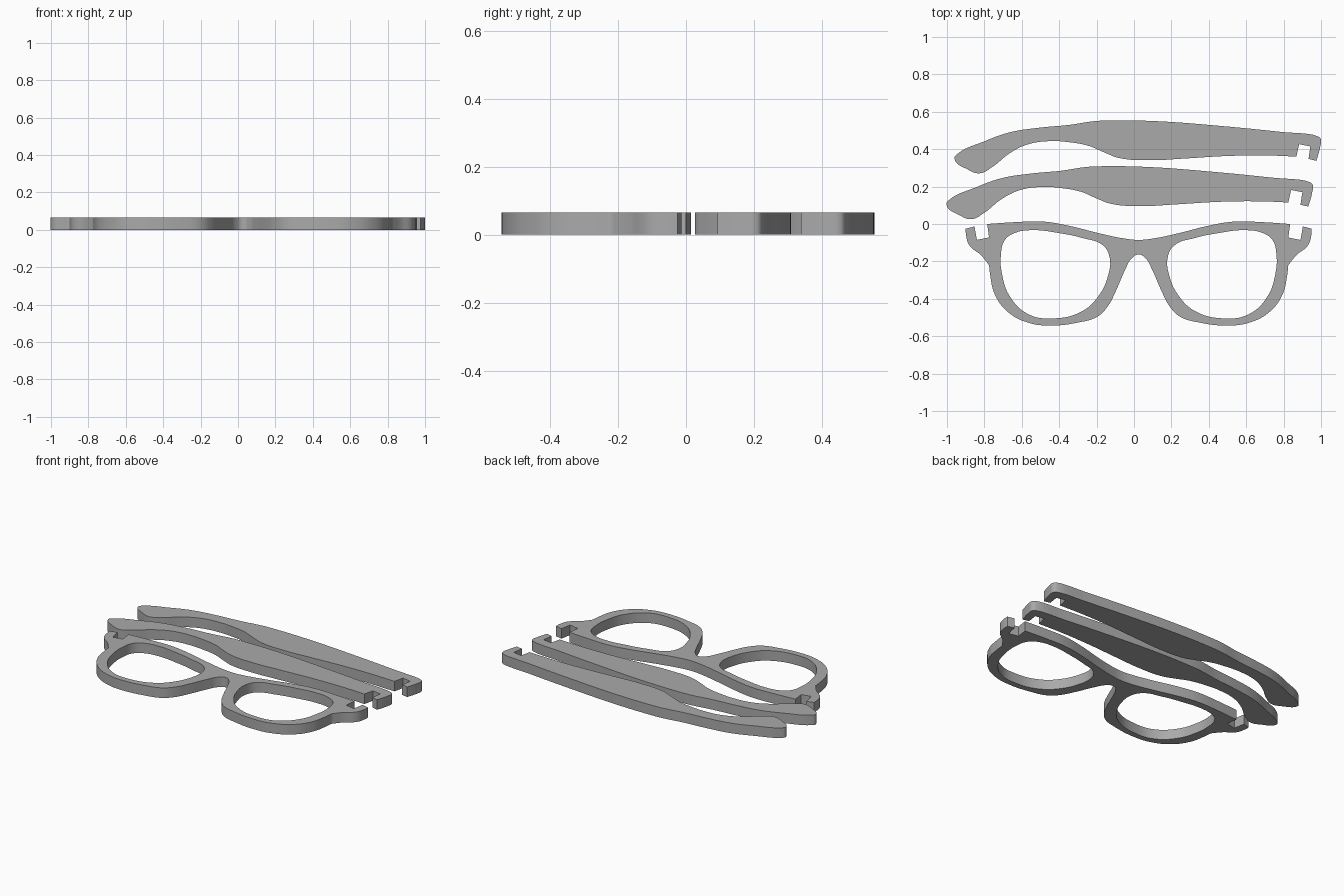
import bpy

THICKNESS = 0.065

cube = bpy.data.objects.get("Cube")
if cube:
    bpy.data.objects.remove(cube, do_unlink=True)

grey = bpy.data.materials.new("matte grey")
grey.use_nodes = True
grey.diffuse_color = (0.4, 0.4, 0.4, 1)
grey.node_tree.nodes["Principled BSDF"].inputs["Base Color"].default_value = (0.4, 0.4, 0.4, 1)


def smooth(*points):
    return [(x, y, "AUTO") for x, y in points]


def sharp(*points):
    return [(x, y, "VECTOR") for x, y in points]


def mirrored(points):
    return [(-x, y, kind) for x, y, kind in reversed(points)]


def flat_part(name, outlines, location):
    """Cut a part with the given closed outlines (inner ones are holes) from flat sheet."""
    curve = bpy.data.curves.new(name, "CURVE")
    curve.dimensions = "2D"
    curve.fill_mode = "BOTH"
    curve.extrude = THICKNESS / 2
    curve.resolution_u = 6
    for outline in outlines:
        spline = curve.splines.new("BEZIER")
        spline.bezier_points.add(len(outline) - 1)
        spline.use_cyclic_u = True
        for point, (x, y, kind) in zip(spline.bezier_points, outline):
            point.co = (x, y, 0)
            point.handle_left_type = point.handle_right_type = kind
    part = bpy.data.objects.new(name, curve)
    part.location = (*location, THICKNESS / 2)
    bpy.context.collection.objects.link(part)

    # Turn the sheet into a welded mesh with crisp edges
    bpy.ops.object.select_all(action="DESELECT")
    part.select_set(True)
    bpy.context.view_layer.objects.active = part
    bpy.ops.object.convert(target="MESH")
    part = bpy.context.object
    bpy.ops.object.mode_set(mode="EDIT")
    bpy.ops.mesh.select_all(action="SELECT")
    bpy.ops.mesh.remove_doubles(threshold=0.0002)
    bpy.ops.mesh.normals_make_consistent(inside=False)
    bpy.ops.object.mode_set(mode="OBJECT")
    part.data.materials.clear()
    part.data.materials.append(grey)
    bpy.ops.object.shade_smooth_by_angle(angle=0.6)


# Front frame: half outline from the top of the bridge round to its underside
half_rim = (
    smooth((0, -.085), (.08, -.077), (.21, -.05), (.37, -.01), (.51, .013), (.66, .01))
    + sharp((.81, 0), (.8, -.072), (.865, -.085), (.878, -.013), (.925, -.025))
    + smooth((.923, -.06), (.905, -.115), (.845, -.165))
    + sharp((.8, -.22))
    + smooth((.793, -.28), (.77, -.375), (.7, -.47), (.59, -.528), (.475, -.543),
             (.325, -.527), (.22, -.495), (.165, -.44), (.125, -.365),
             (.07, -.24), (.04, -.187), (0, -.163))
)
rim = half_rim + mirrored(half_rim[1:-1])

lens_hole = smooth(
    (.565, -.033), (.66, -.047), (.715, -.085), (.737, -.17), (.73, -.27),
    (.69, -.385), (.59, -.482), (.46, -.505), (.3, -.465), (.215, -.385),
    (.165, -.28), (.155, -.18), (.19, -.115), (.3, -.075), (.43, -.048))
flat_part("front_frame", [rim, lens_hole, mirrored(lens_hole)], (.025, 0))

# Temple arm: upper edge, hinge hook, lower edge, ear tip
arm = (
    smooth((-.96, .35), (-.945, .374), (-.8, .442), (-.665, .49), (-.505, .515),
           (-.345, .53), (-.21, .55), (-.105, .554), (.135, .549), (.455, .525),
           (.78, .493), (.98, .47), (.998, .455), (.995, .41))
    + sharp((.975, .338), (.933, .348), (.943, .415), (.883, .427), (.868, .36))
    + smooth((.725, .366), (.51, .364), (.27, .35), (.085, .341), (-.08, .353),
             (-.16, .383), (-.24, .417), (-.345, .437), (-.45, .443), (-.57, .425),
             (-.665, .378), (-.76, .303), (-.825, .271), (-.89, .292))
)
flat_part("left_temple_arm", [arm], (0, 0))
flat_part("right_temple_arm", [arm], (-.043, -.245))
